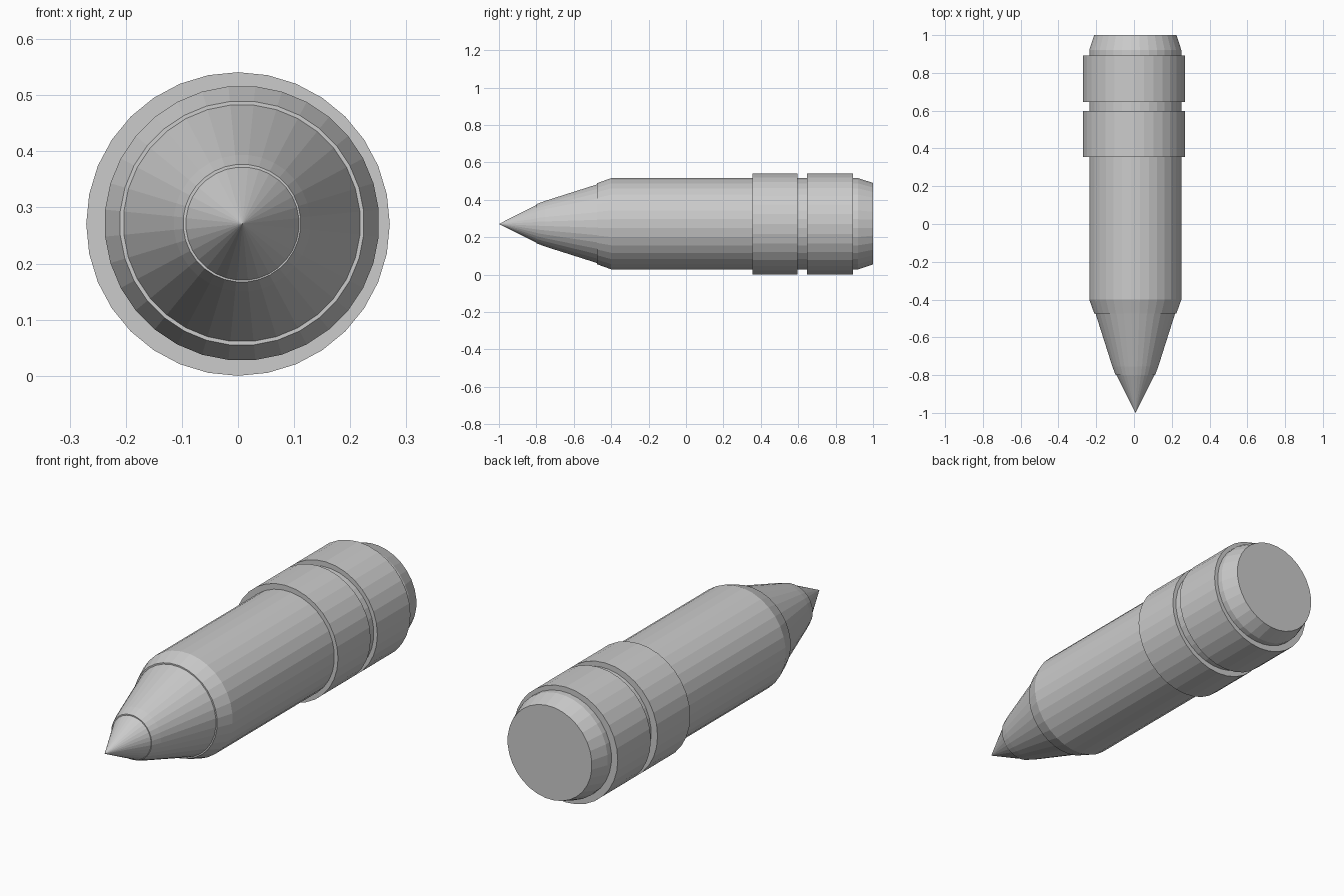
import bpy, bmesh
from math import sin, cos, pi

if "Cube" in bpy.data.objects:
    bpy.data.objects.remove(bpy.data.objects["Cube"])

SIDES = 32


def lathe(name, profile, cx, cz, phase=0.0):
    """Closed solid turned around an axis parallel to y; profile is (y, radius)."""
    bm = bmesh.new()
    rings = []
    for y, r in profile:
        if r == 0:
            rings.append([bm.verts.new((cx, y, cz))])
        else:
            angles = [2 * pi * (i + phase) / SIDES for i in range(SIDES)]
            rings.append([bm.verts.new((cx + r * cos(a), y, cz + r * sin(a))) for a in angles])
    for a, b in zip(rings, rings[1:]):
        for i in range(SIDES):
            j = (i + 1) % SIDES
            if len(a) == 1:
                bm.faces.new((a[0], b[i], b[j]))
            else:
                bm.faces.new((a[i], b[i], b[j], a[j]))
    # End caps
    for ring in (rings[0], rings[-1]):
        if len(ring) > 1:
            bm.faces.new(ring)
    bmesh.ops.recalc_face_normals(bm, faces=bm.faces)
    mesh = bpy.data.meshes.new(name)
    bm.to_mesh(mesh)
    bm.free()
    obj = bpy.data.objects.new(name, mesh)
    bpy.context.collection.objects.link(obj)
    return obj


# Main barrel with a chamfered rear end
lathe("barrel", [(-0.475, 0.218), (-0.40, 0.245), (0.92, 0.245), (1.0, 0.219)],
      0.007, 0.272, 0.5)

# Tapered nose in front of the barrel
lathe("nose_taper", [(-0.80, 0.105), (-0.755, 0.122), (-0.47, 0.213)], 0.007, 0.272, 0.5)

# Pointed tip
lathe("tip", [(-1.0, 0), (-0.80, 0.101)], 0.008, 0.271, 0.5)

# Two raised bands near the rear
for name, y0, y1 in (("front_band", 0.355, 0.597), ("rear_band", 0.647, 0.892)):
    lathe(name, [(y0, 0.2705), (y1, 0.2705)], 0.0, 0.2705)
